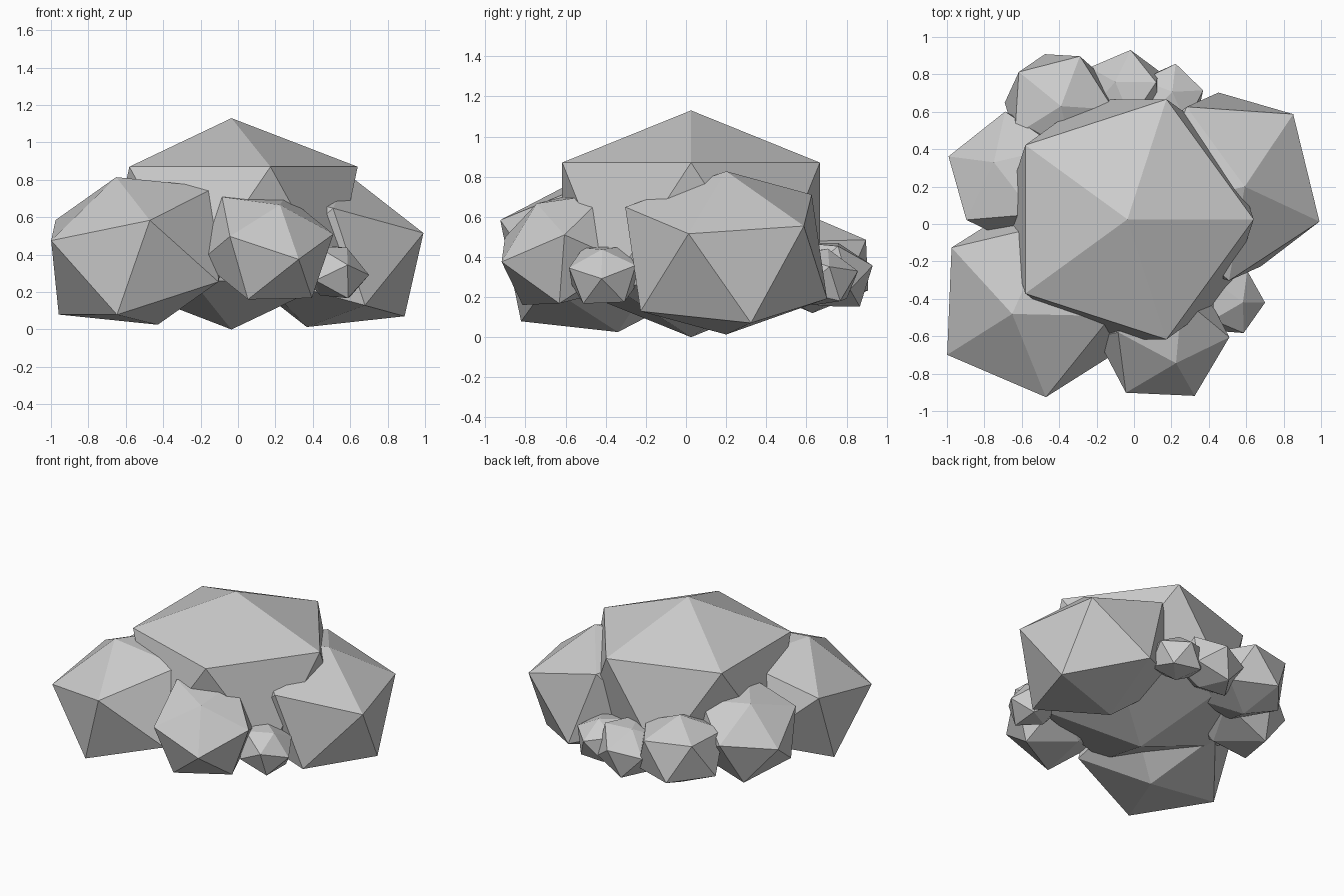
import bpy, bmesh, math
from mathutils import Vector, Matrix

if "Cube" in bpy.data.objects:
    bpy.data.objects.remove(bpy.data.objects["Cube"])


def lump(name, centre, r, tip, corner):
    """Slightly flattened 20-sided stone: tip axis, and the heading of one upper corner."""
    bm = bmesh.new()
    bmesh.ops.create_icosphere(bm, subdivisions=1, radius=1.118)
    for v in bm.verts:
        is_tip = abs(v.co.z) > 0.9
        v.co.z = math.copysign(0.837 if is_tip else 0.452, v.co.z)
    # turn so that an upper ring corner lies on local x
    ring = next(v for v in bm.verts if 0 < v.co.z < 0.6)
    phase = math.atan2(ring.co.y, ring.co.x)
    z = Vector(tip).normalized()
    y = z.cross(Vector(corner)).normalized()
    x = y.cross(z)
    turn = Matrix((x, y, z)).transposed().to_4x4()
    bm.transform(Matrix.Translation(centre) @ turn
                 @ Matrix.Rotation(-phase, 4, 'Z') @ Matrix.Scale(r, 4))
    mesh = bpy.data.meshes.new(name)
    bm.to_mesh(mesh)
    bm.free()
    obj = bpy.data.objects.new(name, mesh)
    bpy.context.collection.objects.link(obj)
    return obj


# main boulder
lump("main_boulder", (-0.035, 0.025, 0.565), 0.675, (0, 0, 1), (1, 0, 0))

# two large side boulders
lump("left_boulder", (-0.54, -0.41, 0.42), 0.497, (-0.11, -0.07, 0.39), (-0.46, -0.29, 0.04))
lump("right_boulder", (0.48, 0.2, 0.42), 0.504, (0.11, 0, 0.4), (0.515, -0.19, 0.08))

# medium rocks
lump("front_rock", (0.155, -0.605, 0.438), 0.33, (0.25, -0.5, 0.82), (0.173, -0.32, -0.066))
lump("back_left_rock", (-0.65, 0.242, 0.418), 0.33, (-0.36, 0.318, 0.878), (-0.34, 0.118, -0.017))
lump("back_rock", (-0.4, 0.63, 0.36), 0.287, (0.04, 0, 1), (0.11, 0.265, 0.12))

# small stones
lump("front_right_stone", (0.51, -0.41, 0.31), 0.175, (0.08, -0.01, 0.14), (0.19, -0.01, -0.03))
lump("back_stone", (-0.05, 0.712, 0.312), 0.205, (-0.29, 0.276, 0.9), (0.03, 0.218, 0.048))
lump("back_right_stone", (0.19, 0.67, 0.3), 0.175, (0.1, 0.25, 0.95), (0.03, 0.17, 0.03))
